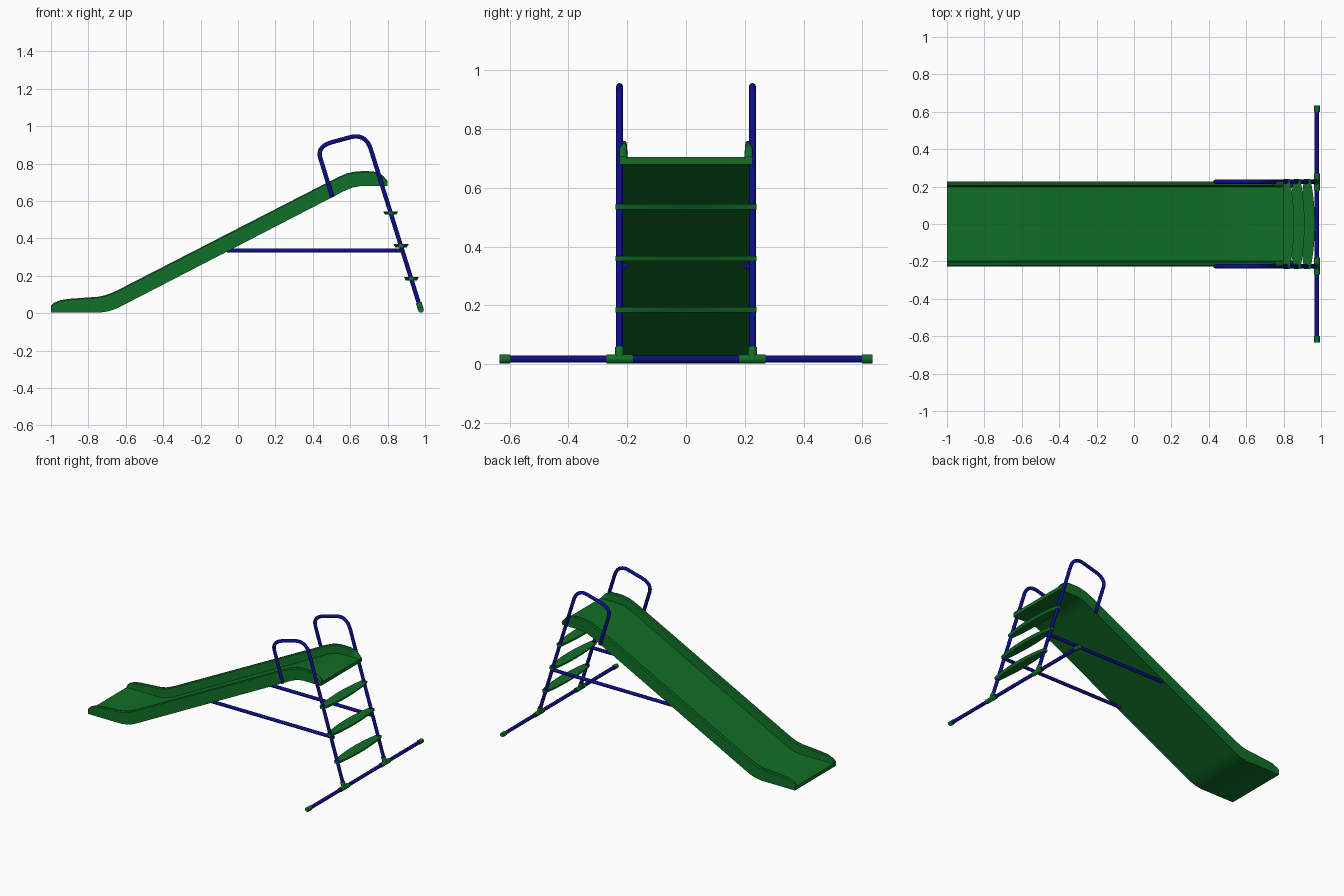
import bpy, bmesh, math
from mathutils import Vector

if "Cube" in bpy.data.objects:
    bpy.data.objects.remove(bpy.data.objects["Cube"])


def material(name, rgb):
    m = bpy.data.materials.new(name)
    m.diffuse_color = (*rgb, 1)
    m.use_nodes = True
    m.node_tree.nodes["Principled BSDF"].inputs["Base Color"].default_value = m.diffuse_color
    return m


GREEN = material("green plastic", (0.005, 0.16, 0.02))
BLUE = material("blue steel", (0.004, 0.004, 0.25))


def finish(ob, mat):
    ob.data.materials.clear()
    ob.data.materials.append(mat)
    bpy.ops.object.select_all(action='DESELECT')
    ob.select_set(True)
    bpy.context.view_layer.objects.active = ob
    bpy.ops.object.shade_smooth_by_angle(angle=math.radians(35))


def mesh_object(name, bm, mat):
    bmesh.ops.recalc_face_normals(bm, faces=bm.faces)
    me = bpy.data.meshes.new(name)
    bm.to_mesh(me)
    bm.free()
    ob = bpy.data.objects.new(name, me)
    bpy.context.collection.objects.link(ob)
    finish(ob, mat)


def tube(name, pts, r, mat):
    cu = bpy.data.curves.new(name, 'CURVE')
    cu.dimensions = '3D'
    cu.bevel_depth = r
    cu.bevel_resolution = 4
    cu.use_fill_caps = True
    sp = cu.splines.new('POLY')
    sp.points.add(len(pts) - 1)
    for p, co in zip(sp.points, pts):
        p.co = (*co, 1)
    ob = bpy.data.objects.new(name, cu)
    bpy.context.collection.objects.link(ob)
    bpy.ops.object.select_all(action='DESELECT')
    ob.select_set(True)
    bpy.context.view_layer.objects.active = ob
    bpy.ops.object.convert(target='MESH')
    finish(bpy.context.object, mat)


def bend(a, c, b, n=10):
    a, c, b = Vector(a), Vector(c), Vector(b)
    return [a * (1 - t) ** 2 + c * 2 * t * (1 - t) + b * t * t
            for t in (i / n for i in range(n + 1))]


def loft(name, rings, mat):
    bm = bmesh.new()
    rows = [[bm.verts.new(p) for p in ring] for ring in rings]
    n = len(rows[0])
    for r0, r1 in zip(rows, rows[1:]):
        for i in range(n):
            j = (i + 1) % n
            bm.faces.new((r0[i], r0[j], r1[j], r1[i]))
    bm.faces.new(rows[0])
    bm.faces.new(rows[-1][::-1])
    mesh_object(name, bm, mat)


# Slide chute: stations of (bottom x, bottom z, rim x, rim z)
stations = [
    (-1, .003, -1, .04), (-.985, .003, -.985, .055), (-.95, .003, -.95, .07),
    (-.9, .003, -.9, .077), (-.74, .003, -.75, .088), (-.69, .011, -.71, .096),
    (-.65, .025, -.68, .107), (-.6, .05, -.64, .125), (.5, .618, .47, .695),
    (.56, .65, .53, .725), (.61, .671, .58, .747), (.65, .679, .63, .758),
    (.68, .68, .68, .76), (.72, .68, .72, .758), (.75, .68, .75, .75),
    (.775, .68, .775, .735), (.8, .68, .8, .706)]
rings = []
for bx, bz, rx, rz in stations:
    b, r = Vector((bx, bz)), Vector((rx, rz))
    up = (r - b).normalized()
    f, s = b + up * 0.024, r - up * 0.006
    half = [(.226, b), (.226, s), (.220, r), (.208, r), (.202, s), (.198, f)]
    rings.append([(p.x, y, p.y) for y, p in half] +
                 [(p.x, -y, p.y) for y, p in reversed(half)])
loft("slide_chute", rings, GREEN)

# Handrail with ladder post, support bar and joints on each side
FOOT = Vector((.978, .018))
for side, s in (("front", -1), ("back", 1)):
    path = [(.505, .62)] + bend((.44, .83), (.421, .89), (.5, .914)) \
        + bend((.59, .938), (.68, .968), (.71, .877)) + [tuple(FOOT)]
    tube(side + "_rail_and_post", [(p[0], s * .226, p[1]) for p in path], .0115, BLUE)
    tube(side + "_support_bar", [(-.06, s * .207, .335), (.885, s * .207, .335)], .0115, BLUE)
    tube(side + "_base_joint", [(FOOT.x, s * .18, FOOT.y), (FOOT.x, s * .27, FOOT.y)], .0155, GREEN)
    tube(side + "_post_socket", [(FOOT.x, s * .226, FOOT.y), (FOOT.x - .012, s * .226, .057)], .0155, GREEN)
    tube(side + "_base_cap", [(FOOT.x, s * .598, FOOT.y), (FOOT.x, s * .634, FOOT.y)], .0155, GREEN)

# Base bar on the ground
tube("base_bar", [(FOOT.x, -.62, FOOT.y), (FOOT.x, .62, FOOT.y)], .012, BLUE)

# Ladder steps: lens-shaped treads, narrower underneath
for k, (cx, cz) in enumerate(((.927, .185), (.872, .36), (.816, .536))):
    rings = []
    for i in range(17):
        y = -.24 + .03 * i
        w = .017 + .023 * (1 - (y / .24) ** 2)
        rings.append([(cx - w, y, cz + .009), (cx + w, y, cz + .009),
                      (cx + w * .75, y, cz - .009), (cx - w * .75, y, cz - .009)])
    loft("ladder_step_%d" % (k + 1), rings, GREEN)
